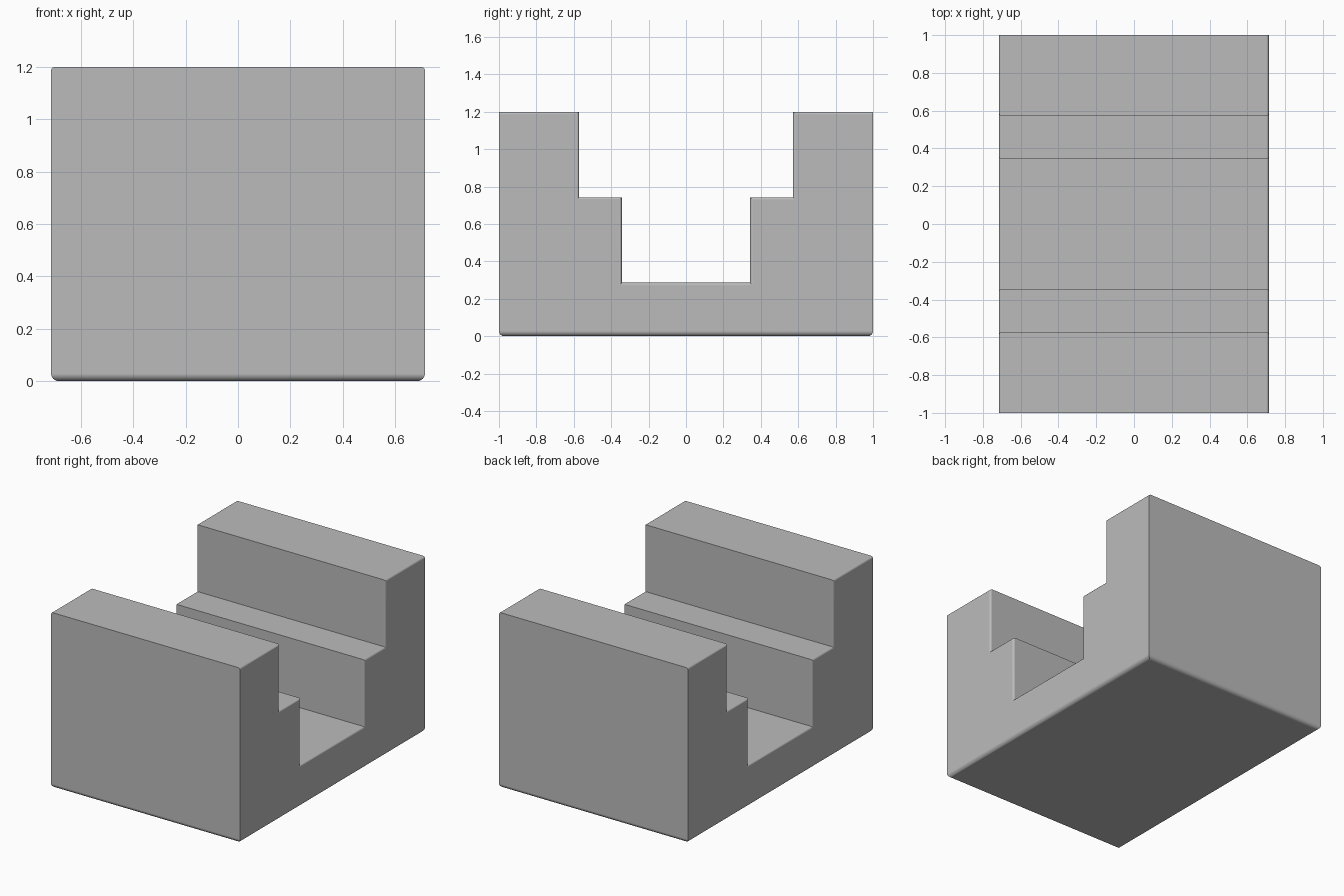
import bpy, bmesh
from math import radians

default = bpy.data.objects.get("Cube")
if default:
    bpy.data.objects.remove(default, do_unlink=True)

HALF_WIDTH, HALF_LENGTH = 0.714, 1.0
HEIGHT, LEDGE, FLOOR = 1.2, 0.743, 0.286
LEDGE_Y, CHANNEL_Y = 0.571, 0.343

# Plain grey
grey = bpy.data.materials.new("plain grey")
grey.use_nodes = True
colour = (0.5, 0.5, 0.5, 1)
grey.diffuse_color = colour
grey.node_tree.nodes["Principled BSDF"].inputs["Base Color"].default_value = colour

# Stepped channel profile: one half, mirrored across the length
half = [(HALF_LENGTH, 0), (HALF_LENGTH, HEIGHT), (LEDGE_Y, HEIGHT),
        (LEDGE_Y, LEDGE), (CHANNEL_Y, LEDGE), (CHANNEL_Y, FLOOR)]
profile = half + [(-y, z) for y, z in reversed(half)]

# Extrude the profile across the width
bm = bmesh.new()
end = bm.faces.new([bm.verts.new((-HALF_WIDTH, y, z)) for y, z in profile])
extruded = bmesh.ops.extrude_face_region(bm, geom=[end])["geom"]
bmesh.ops.translate(bm, vec=(2 * HALF_WIDTH, 0, 0),
                    verts=[g for g in extruded if isinstance(g, bmesh.types.BMVert)])
bmesh.ops.recalc_face_normals(bm, faces=bm.faces)


def is_upper_rim(edge):
    """Edges of the two ends, without the base and the outer corners."""
    a, b = (v.co for v in edge.verts)
    outer = abs(a.y) > 0.99 and abs(b.y) > 0.99 and a.y * b.y > 0
    return abs(a.x - b.x) < 0.001 and not outer and max(a.z, b.z) > 0.1


def is_base(edge):
    return all(v.co.z < 0.001 for v in edge.verts)


# Small rounding on the stepped rims, larger rounding around the base
for rule, radius in ((is_upper_rim, 0.0143), (is_base, 0.0286)):
    bmesh.ops.bevel(bm, geom=[e for e in bm.edges if rule(e)], offset=radius,
                    offset_type='OFFSET', segments=6, profile=0.5,
                    affect='EDGES', clamp_overlap=True)

mesh = bpy.data.meshes.new("stepped_channel_block")
bm.to_mesh(mesh)
bm.free()
mesh.materials.append(grey)
block = bpy.data.objects.new("stepped_channel_block", mesh)
bpy.context.collection.objects.link(block)

# Smooth roundings, flat large faces
bpy.context.view_layer.objects.active = block
block.select_set(True)
bpy.ops.object.shade_smooth_by_angle(angle=radians(30))
normals = block.modifiers.new("flat face normals", 'WEIGHTED_NORMAL')
normals.keep_sharp = True
